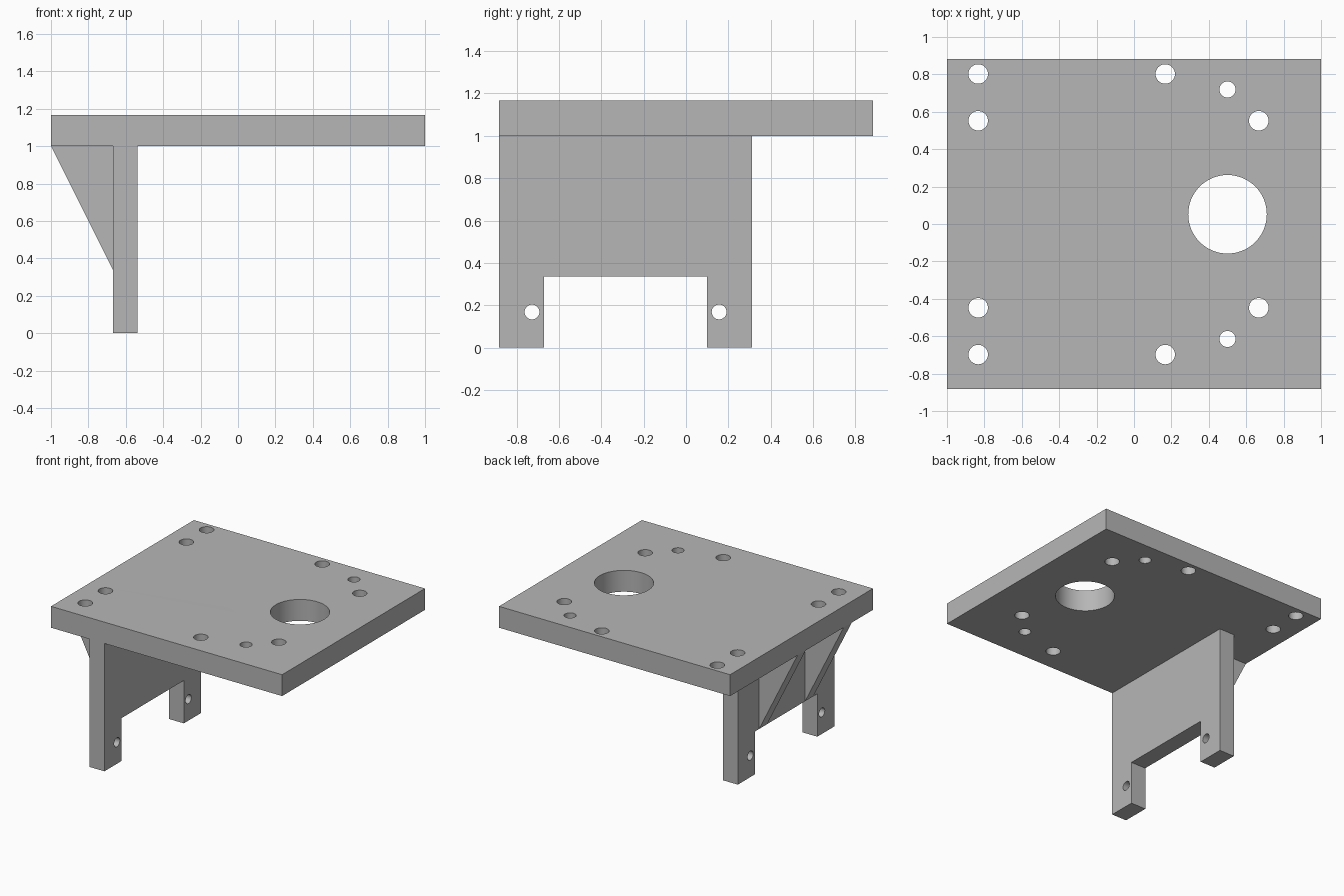
import bpy
import bmesh
from math import cos, sin, tau, radians
from mathutils import Matrix

if "Cube" in bpy.data.objects:
    bpy.data.objects.remove(bpy.data.objects["Cube"], do_unlink=True)

grey = bpy.data.materials.new("machined grey")
grey.use_nodes = True
grey.diffuse_color = (0.47, 0.47, 0.47, 1)
grey.node_tree.nodes["Principled BSDF"].inputs["Base Color"].default_value = grey.diffuse_color

# Axis frames: the profile plane, then the direction of thickness
FLAT = Matrix.Identity(4)
FACING_X = Matrix(((0, 0, 1, 0), (1, 0, 0, 0), (0, 1, 0, 0), (0, 0, 0, 1)))
FACING_Y = Matrix(((1, 0, 0, 0), (0, 0, -1, 0), (0, 1, 0, 0), (0, 0, 0, 1)))


def circle(x, y, r, n=64):
    return [(x + r * cos(tau * i / n), y + r * sin(tau * i / n)) for i in range(n)]


def slab(name, outline, holes, thickness, frame, offset):
    """Extrude a closed outline with round holes into a solid plate."""
    curve = bpy.data.curves.new(name + " profile", "CURVE")
    curve.dimensions = "2D"
    curve.fill_mode = "BOTH"
    curve.extrude = thickness / 2
    for loop in [outline] + [circle(*h) for h in holes]:
        spline = curve.splines.new("POLY")
        spline.points.add(len(loop) - 1)
        for point, (u, v) in zip(spline.points, loop):
            point.co = (u, v, 0, 1)
        spline.use_cyclic_u = True
    source = bpy.data.objects.new(name + " profile", curve)
    bpy.context.collection.objects.link(source)
    graph = bpy.context.evaluated_depsgraph_get()
    mesh = bpy.data.meshes.new_from_object(source.evaluated_get(graph))
    bpy.data.objects.remove(source, do_unlink=True)
    bpy.data.curves.remove(curve)

    bm = bmesh.new()
    bm.from_mesh(mesh)
    bmesh.ops.remove_doubles(bm, verts=bm.verts, dist=1e-5)
    bm.transform(Matrix.Translation(offset) @ frame)
    bmesh.ops.recalc_face_normals(bm, faces=bm.faces)
    bm.to_mesh(mesh)
    bm.free()
    mesh.materials.clear()
    mesh.materials.append(grey)

    obj = bpy.data.objects.new(name, mesh)
    bpy.context.collection.objects.link(obj)
    bpy.ops.object.select_all(action="DESELECT")
    obj.select_set(True)
    bpy.context.view_layer.objects.active = obj
    bpy.ops.object.shade_smooth_by_angle(angle=radians(30))
    return obj


HALF_Y = 0.883
UNDERSIDE = 1.0
MID_Y = 0.052           # centre line of the hole pattern
WALL_BACK = 0.312
WALL_MID = (WALL_BACK - HALF_Y) / 2
WALL_OUT, WALL_IN = -0.667, -0.538
LEG = 0.213
NOTCH = 0.335

# Top plate with bore and bolt holes mirrored about the bore
bolts = [(-0.833, 0.75, 0.052), (-0.833, 0.5, 0.052), (0.167, 0.75, 0.052),
         (0.667, 0.5, 0.052), (0.5, 0.667, 0.043)]
plate_holes = [(0.5, MID_Y, 0.21)]
plate_holes += [(x, MID_Y + s * d, r) for x, d, r in bolts for s in (1, -1)]
slab("top_plate", [(-1, -HALF_Y), (1, -HALF_Y), (1, HALF_Y), (-1, HALF_Y)],
     plate_holes, 0.167, FLAT, (0, 0, UNDERSIDE + 0.0835))

# Upright wall, notched below to leave two drilled legs
wall = [(-HALF_Y, 0), (-HALF_Y + LEG, 0), (-HALF_Y + LEG, NOTCH),
        (WALL_BACK - LEG, NOTCH), (WALL_BACK - LEG, 0), (WALL_BACK, 0),
        (WALL_BACK, UNDERSIDE), (-HALF_Y, UNDERSIDE)]
slab("support_wall", wall, [(WALL_MID + s * 0.442, 0.168, 0.035) for s in (1, -1)],
     WALL_IN - WALL_OUT, FACING_X, ((WALL_OUT + WALL_IN) / 2, 0, 0))

# Triangular gussets on the outer side of the wall
gusset = [(-1, UNDERSIDE), (WALL_OUT, NOTCH), (WALL_OUT, UNDERSIDE)]
for name, side in (("front_gusset", -1), ("back_gusset", 1)):
    slab(name, gusset, [], 0.1, FACING_Y, (0, WALL_MID + side * 0.285, 0))
